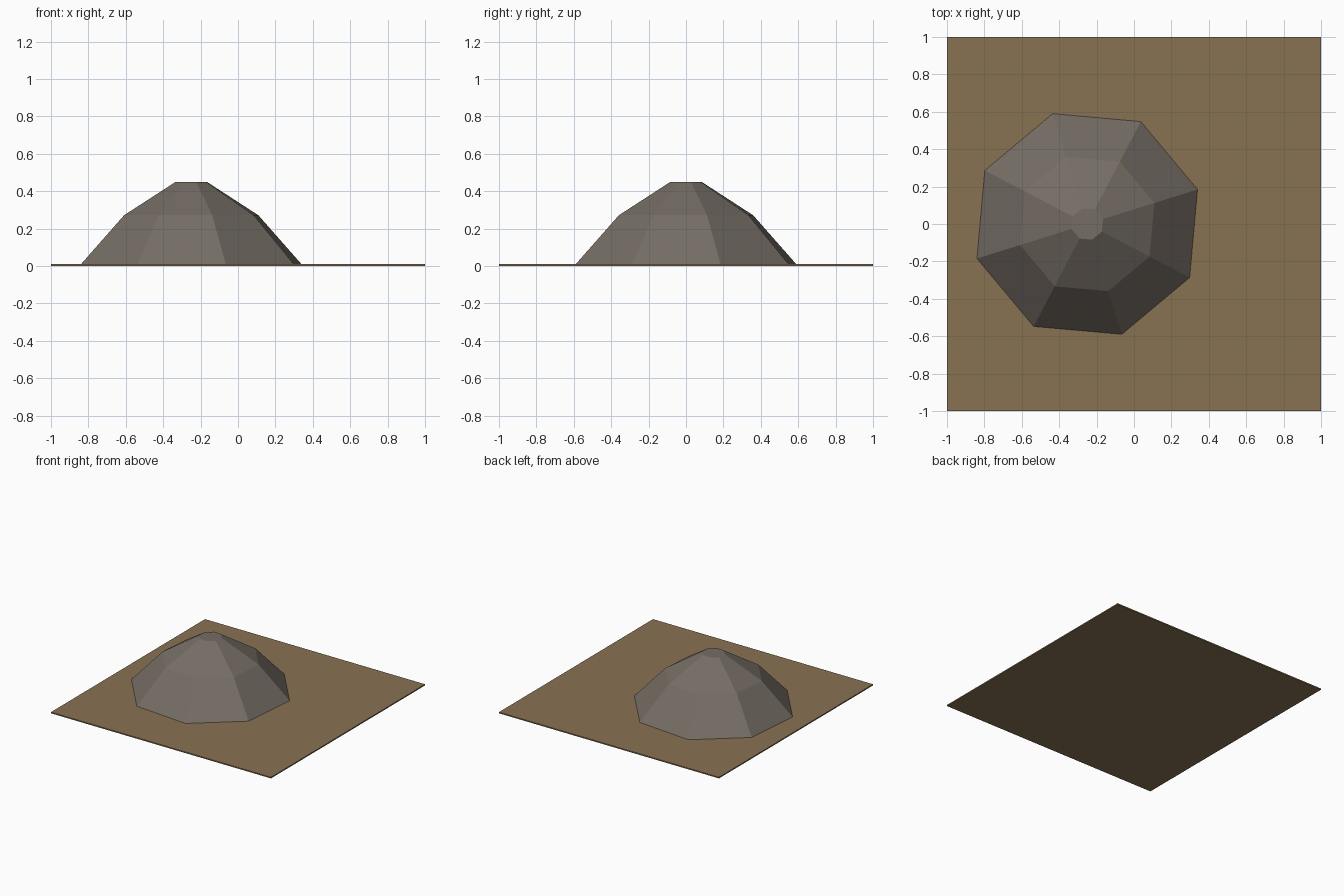
import bpy
import math
from mathutils import Matrix

cube = bpy.data.objects.get("Cube")
if cube:
    bpy.data.objects.remove(cube, do_unlink=True)


def material(name, rgb):
    mat = bpy.data.materials.new(name)
    mat.use_nodes = True
    mat.diffuse_color = (*rgb, 1)
    shader = mat.node_tree.nodes["Principled BSDF"]
    shader.inputs["Base Color"].default_value = (*rgb, 1)
    return mat


def build(name, verts, faces, mat):
    mesh = bpy.data.meshes.new(name)
    mesh.from_pydata(verts, [], faces)
    mesh.materials.append(mat)
    obj = bpy.data.objects.new(name, mesh)
    bpy.context.collection.objects.link(obj)
    return obj


def stacked_rings(name, rings, sides, turn, mat):
    """Closed solid lofted through (radius, height) rings."""
    verts = []
    for radius, z in rings:
        for i in range(sides):
            a = turn + math.tau * i / sides
            verts.append((radius * math.cos(a), radius * math.sin(a), z))
    faces = [tuple(reversed(range(sides))),
             tuple(range(len(verts) - sides, len(verts)))]
    for r in range(len(rings) - 1):
        for i in range(sides):
            j = (i + 1) % sides
            a, b = r * sides, (r + 1) * sides
            faces.append((a + i, a + j, b + j, b + i))
    return build(name, verts, faces, mat)


earth = material("brown earth", (0.25, 0.17, 0.085))
stone = material("grey stone", (0.18, 0.155, 0.13))

THICK = 0.01

# Thin square ground slab
half_diagonal = math.sqrt(2)
stacked_rings("ground_slab", [(half_diagonal, 0), (half_diagonal, THICK)],
              4, math.pi / 4, earth)

# Eight-sided faceted mound, set to one side of the slab
mound = stacked_rings("stone_mound",
                      [(0.618, THICK), (0.376, 0.272), (0.088, 0.45)],
                      8, math.radians(17.4), stone)
mound.data.transform(Matrix.Translation((-0.25, 0, 0)))
